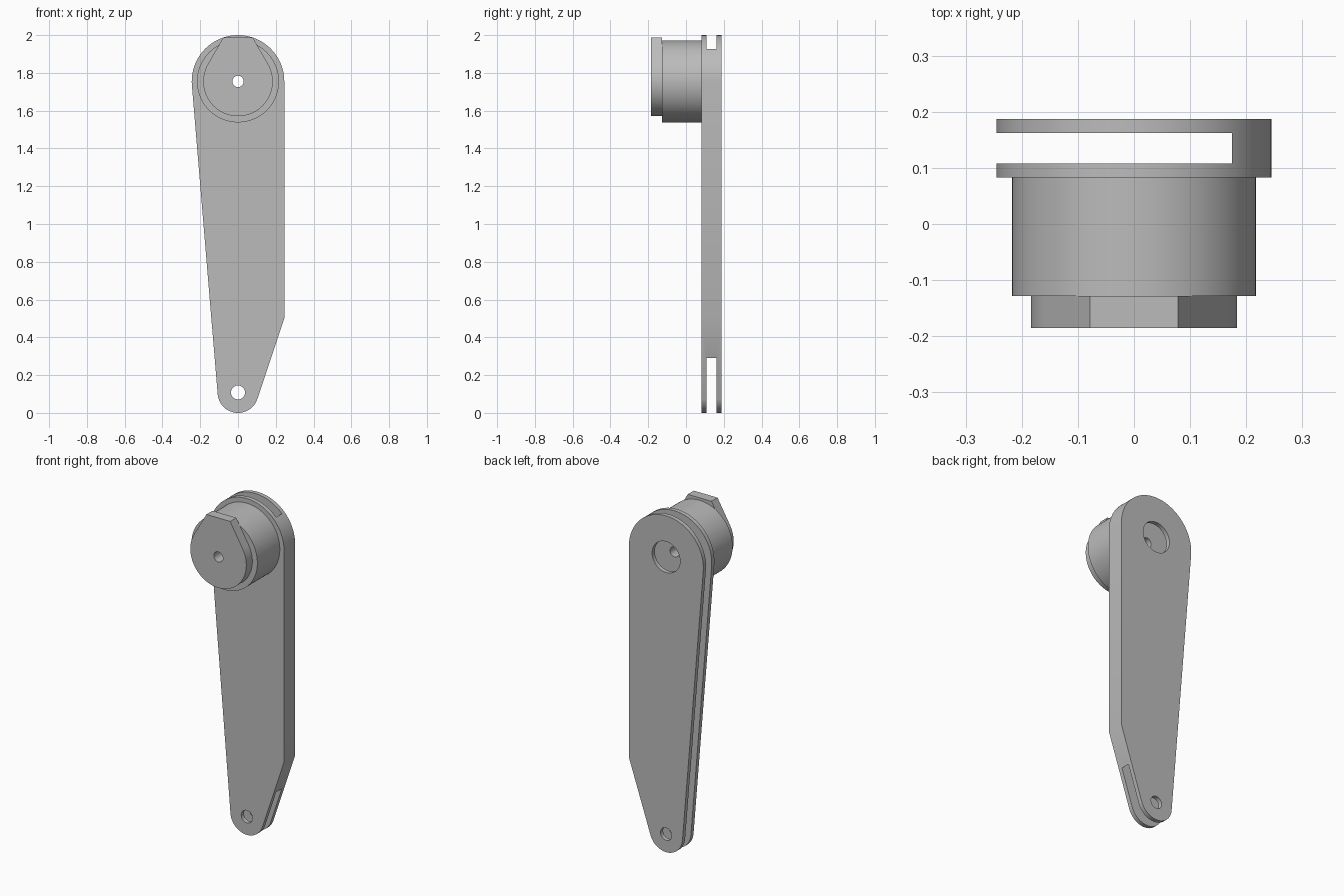
import bpy, bmesh
from math import pi, sin, cos, asin, acos, atan2, hypot
from mathutils import Vector

cube = bpy.data.objects.get("Cube")
if cube:
    bpy.data.objects.remove(cube, do_unlink=True)

grey = bpy.data.materials.new("plain_grey")
grey.use_nodes = True
colour = (0.5, 0.5, 0.5, 1)
grey.diffuse_color = colour
grey.node_tree.nodes["Principled BSDF"].inputs["Base Color"].default_value = colour

TOP_Z, TOP_R = 1.755, 0.245      # large pivot end
LOW_Z, LOW_R = 0.108, 0.108      # small pivot end
FRONT, BACK = 0.083, 0.187       # arm thickness range in y


def arc(z, r, a0, a1, n=48):
    """Points on a circle centred on x = 0."""
    return [(r * cos(a0 + (a1 - a0) * i / n), z + r * sin(a0 + (a1 - a0) * i / n))
            for i in range(n + 1)]


def disc(z, r, n=64):
    return arc(z, r, 0, 2 * pi, n)[:-1]


def extrude(name, outline, y0, y1):
    """Solid made by sweeping an x-z outline from y0 to y1."""
    bm = bmesh.new()
    face = bm.faces.new([bm.verts.new((x, y0, z)) for x, z in outline])
    swept = bmesh.ops.extrude_face_region(bm, geom=[face])["geom"]
    verts = [g for g in swept if isinstance(g, bmesh.types.BMVert)]
    bmesh.ops.translate(bm, verts=verts, vec=Vector((0, y1 - y0, 0)))
    bmesh.ops.recalc_face_normals(bm, faces=bm.faces[:])
    mesh = bpy.data.meshes.new(name)
    bm.to_mesh(mesh)
    bm.free()
    mesh.materials.append(grey)
    obj = bpy.data.objects.new(name, mesh)
    bpy.context.collection.objects.link(obj)
    return obj


def cut(obj, outline, y0, y1):
    """Subtract a swept outline and bake the result."""
    cutter = extrude("cutter", outline, y0, y1)
    cutter.hide_render = True
    mod = obj.modifiers.new("cut", "BOOLEAN")
    mod.operation, mod.solver, mod.object = "DIFFERENCE", "EXACT", cutter
    graph = bpy.context.evaluated_depsgraph_get()
    mesh = bpy.data.meshes.new_from_object(obj.evaluated_get(graph))
    obj.modifiers.clear()
    obj.data = mesh
    bpy.data.objects.remove(cutter, do_unlink=True)


# Arm: two round ends joined by a tapered left edge and a kinked right edge
knee = (0.245, 0.5)
lean = asin((TOP_R - LOW_R) / (TOP_Z - LOW_Z))
dx, dz = knee[0], knee[1] - LOW_Z
knee_angle = atan2(dz, dx) - acos(LOW_R / hypot(dx, dz))
outline = (arc(TOP_Z, TOP_R, 0, pi + lean)
           + arc(LOW_Z, LOW_R, pi + lean, 2 * pi + knee_angle) + [knee])
arm = extrude("slotted_arm", outline, FRONT, BACK)

# Slot through the arm, leaving a spine along the straight edge
cut(arm, [(-1, -1), (0.175, -1), (0.175, 3), (-1, 3)], 0.108, 0.162)
# Pivot hole, wide back opening and narrow bore
cut(arm, disc(LOW_Z, 0.037), 0, 0.3)
cut(arm, disc(TOP_Z, 0.092), 0.135, 0.3)
cut(arm, disc(TOP_Z, 0.03), 0, 0.3)

# Round boss on the front of the arm
boss = extrude("round_boss", disc(TOP_Z, 0.217, 96), -0.128, FRONT)
cut(boss, disc(TOP_Z, 0.03), -0.3, 0.3)

# Cam plate with a flat-topped nose tangent to its round edge
nose_x, nose_z, cam_r = 0.078, 0.232, 0.184
side = atan2(nose_z, nose_x) - acos(cam_r / hypot(nose_x, nose_z))
cam_outline = (arc(TOP_Z, cam_r, pi - side, 2 * pi + side, 72)
               + [(nose_x, TOP_Z + nose_z), (-nose_x, TOP_Z + nose_z)])
cam = extrude("cam_plate", cam_outline, -0.185, -0.128)
cut(cam, disc(TOP_Z, 0.03), -0.3, 0.3)

# Smooth round walls, crisp edges
bpy.ops.object.select_all(action="DESELECT")
for obj in (arm, boss, cam):
    obj.select_set(True)
bpy.context.view_layer.objects.active = arm
bpy.ops.object.shade_smooth_by_angle(angle=pi / 9)
